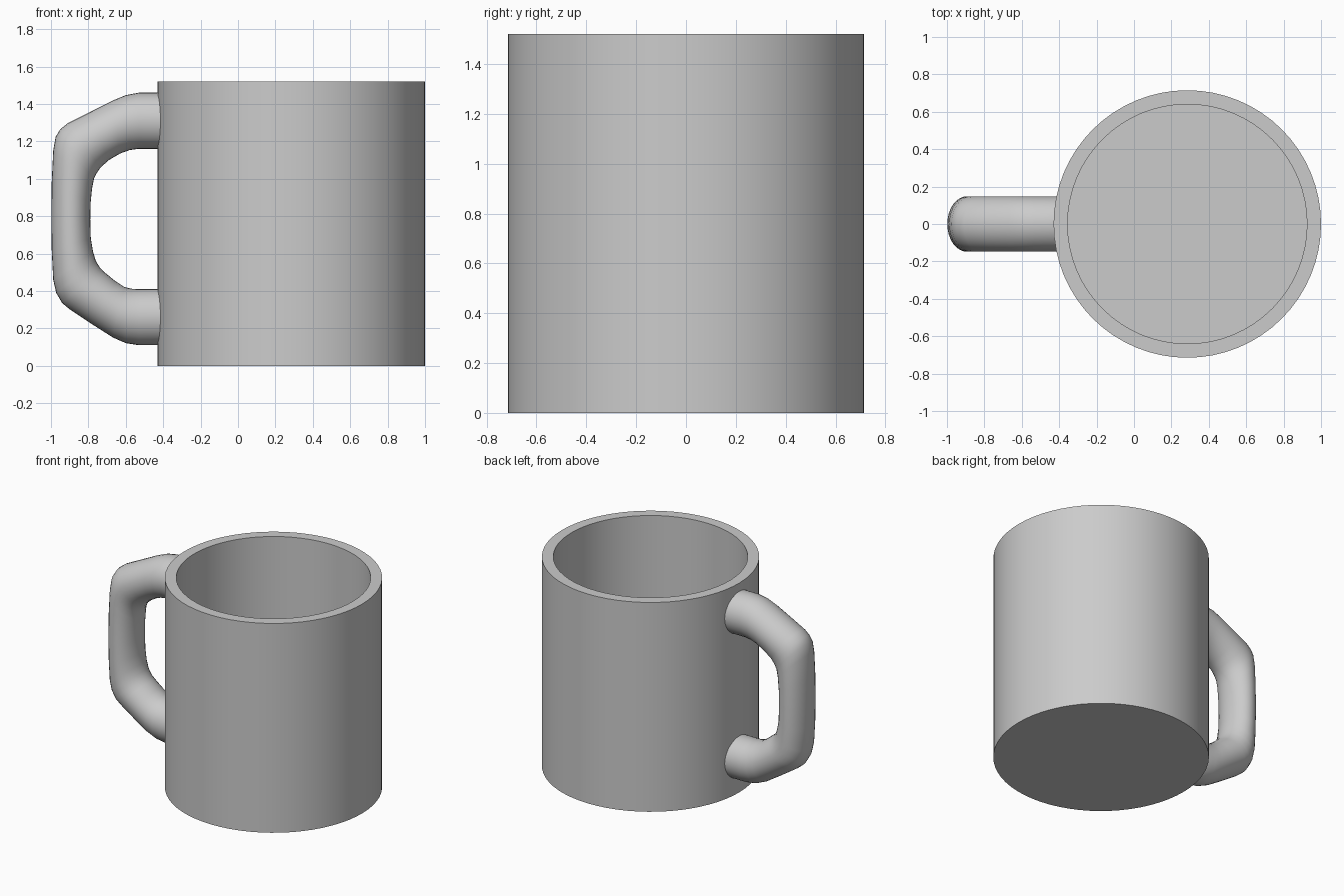
import bpy, bmesh, math

if "Cube" in bpy.data.objects:
    bpy.data.objects.remove(bpy.data.objects["Cube"])

CX, SIDES = 0.285, 64


def loft(name, rings, caps=True):
    """Skin a list of equal-length point rings into a smooth-shaded object."""
    bm = bmesh.new()
    loops = [[bm.verts.new(p) for p in ring] for ring in rings]
    n = len(rings[0])
    for a, b in zip(loops, loops[1:]):
        for i in range(n):
            j = (i + 1) % n
            bm.faces.new((a[i], a[j], b[j], b[i]))
    if caps:
        bm.faces.new(loops[0])
        bm.faces.new(loops[-1])
    bmesh.ops.recalc_face_normals(bm, faces=bm.faces)
    mesh = bpy.data.meshes.new(name)
    bm.to_mesh(mesh)
    bm.free()
    obj = bpy.data.objects.new(name, mesh)
    bpy.context.collection.objects.link(obj)
    bpy.ops.object.select_all(action='DESELECT')
    obj.select_set(True)
    bpy.context.view_layer.objects.active = obj
    bpy.ops.object.shade_smooth_by_angle(angle=math.radians(40))
    return obj


def circle(r, z):
    return [(CX + r * math.cos(2 * math.pi * i / SIDES),
             r * math.sin(2 * math.pi * i / SIDES), z) for i in range(SIDES)]


# Cup: outer wall, rim, inner wall and floor
loft("cup", [circle(0.715, 0), circle(0.715, 1.52),
             circle(0.64, 1.52), circle(0.64, 0.08)])


# Handle: oval rings spanning from the outer edge to the inner edge
def oval(ox, oz, ix, iz, n=32, half_width=0.148):
    ring = []
    for i in range(n):
        a = 2 * math.pi * i / n
        c = math.cos(a)
        ring.append(((ox + ix) / 2 + (ox - ix) / 2 * c,
                     half_width * math.sin(a),
                     (oz + iz) / 2 + (oz - iz) / 2 * c))
    return ring


sections = [  # outer x, outer z, inner x, inner z
    (-0.39, 1.46, -0.39, 1.16), (-0.53, 1.46, -0.53, 1.16),
    (-0.60, 1.447, -0.58, 1.153), (-0.67, 1.418, -0.63, 1.135),
    (-0.80, 1.352, -0.69, 1.10), (-0.91, 1.297, -0.735, 1.06),
    (-0.95, 1.265, -0.755, 1.03), (-0.975, 1.225, -0.77, 1.00),
    (-0.988, 1.15, -0.78, 0.95), (-0.996, 0.98, -0.788, 0.87),
    (-0.998, 0.80, -0.79, 0.78),
    (-0.996, 0.62, -0.787, 0.68), (-0.988, 0.46, -0.775, 0.61),
    (-0.972, 0.39, -0.76, 0.56), (-0.94, 0.335, -0.735, 0.52),
    (-0.90, 0.302, -0.71, 0.497), (-0.78, 0.222, -0.655, 0.452),
    (-0.67, 0.152, -0.61, 0.422), (-0.60, 0.121, -0.57, 0.412),
    (-0.53, 0.11, -0.53, 0.41), (-0.39, 0.11, -0.39, 0.41),
]
loft("handle", [oval(*s) for s in sections])
